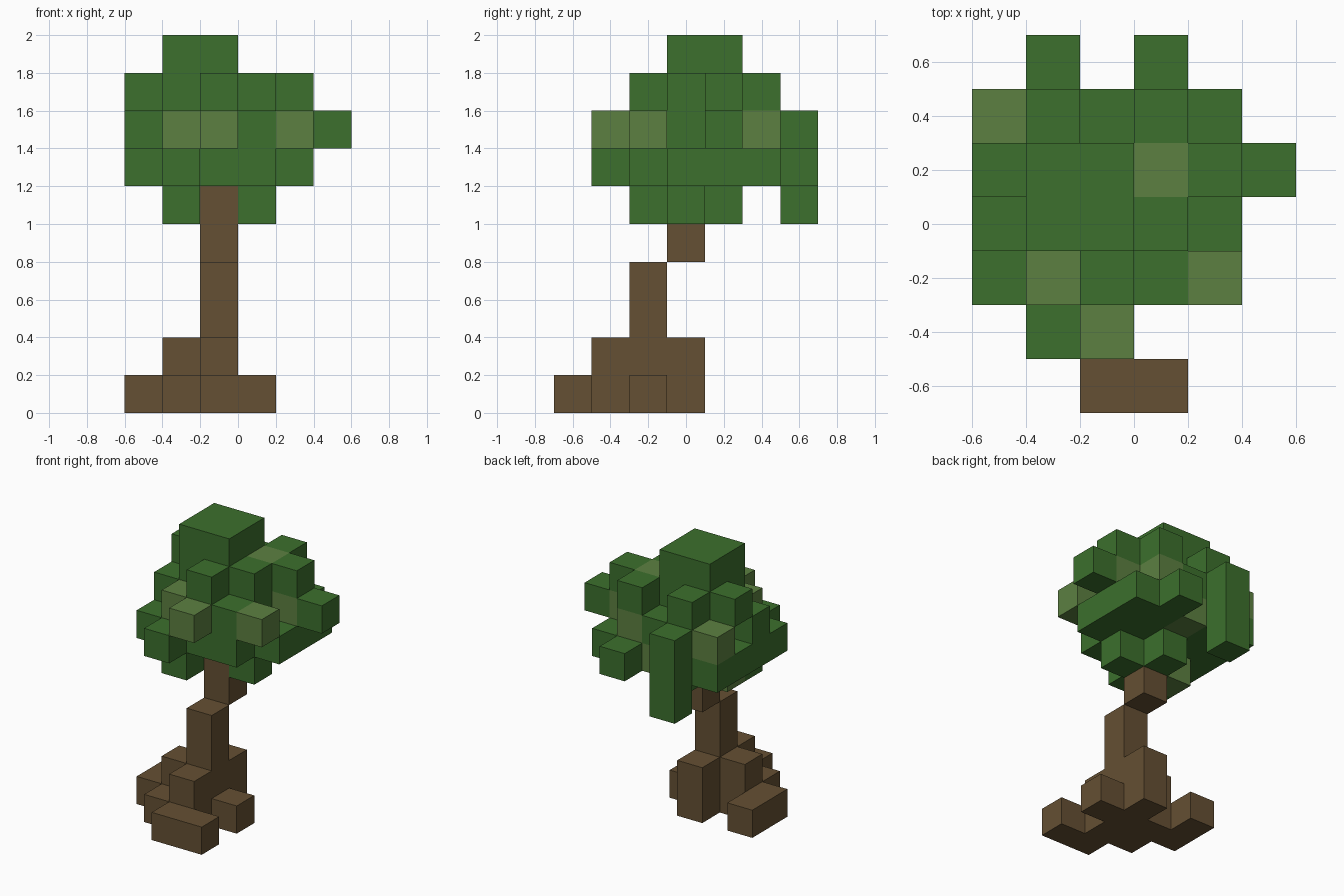
import bpy
import bmesh
import math
from mathutils import Vector

CELL = 0.2
ORIGIN = Vector((-0.6, -0.7, 0.0))
DIRECTIONS = [Vector(d) for d in
              ((1, 0, 0), (-1, 0, 0), (0, 1, 0), (0, -1, 0), (0, 0, 1), (0, 0, -1))]

start_cube = bpy.data.objects.get("Cube")
if start_cube:
    bpy.data.objects.remove(start_cube, do_unlink=True)


def make_material(name, color):
    mat = bpy.data.materials.new(name)
    mat.use_nodes = True
    mat.diffuse_color = (*color, 1)
    shader = next(n for n in mat.node_tree.nodes if n.type == "BSDF_PRINCIPLED")
    shader.inputs["Base Color"].default_value = (*color, 1)
    shader.inputs["Roughness"].default_value = 0.9
    return mat


def block(x, y, z, width=1, depth=1, height=1):
    """Grid cells of a box, given its lowest corner and its size in cells."""
    return {(x + a, y + b, z + c)
            for a in range(width) for b in range(depth) for c in range(height)}


def build_part(name, cells, solid, material):
    """Skin a set of grid cells, leaving out faces buried in the tree."""
    bm = bmesh.new()
    for cell in sorted(cells):
        base = Vector(cell)
        middle = base + Vector((0.5, 0.5, 0.5))
        for d in DIRECTIONS:
            if tuple(int(v) for v in base + d) in solid:
                continue
            side = Vector((d.y, d.z, d.x)) / 2
            up = d.cross(side)
            face_mid = middle + d / 2
            corners = (-side - up, side - up, side + up, up - side)
            bm.faces.new([bm.verts.new(ORIGIN + (face_mid + c) * CELL) for c in corners])
    bmesh.ops.remove_doubles(bm, verts=bm.verts[:], dist=CELL / 100)
    bmesh.ops.dissolve_limit(bm, angle_limit=math.radians(1),
                             verts=bm.verts[:], edges=bm.edges[:])
    mesh = bpy.data.meshes.new(name)
    bm.to_mesh(mesh)
    bm.free()
    mesh.materials.append(material)
    bpy.context.collection.objects.link(bpy.data.objects.new(name, mesh))


bark = make_material("brown bark", (0.130, 0.080, 0.033))
leaf = make_material("dark green leaf", (0.045, 0.162, 0.026))
pale_leaf = make_material("pale green leaf", (0.107, 0.216, 0.053))

# Crooked trunk: lower stem and offset upper stem
trunk = block(2, 2, 0, height=4) | block(2, 3, 4, height=2)

# Roots spreading around the foot
roots = (block(2, 1, 0, height=2) | block(2, 3, 0, height=2) | block(1, 2, 0, height=2)
         | block(2, 0, 0, width=2) | block(3, 2, 0) | block(1, 1, 0)
         | block(0, 2, 0, depth=2))

# Pale leaf cubes scattered through the crown
pale = set()
for spot in ((2, 1, 7), (1, 2, 7), (4, 2, 7), (4, 4, 7), (3, 5, 7),
             (0, 5, 7), (3, 4, 8), (2, 5, 6), (1, 3, 5)):
    pale |= block(*spot)

# Main crown: wide lower layer, core and raised top
crown = (block(0, 2, 6, width=4, depth=4) | block(4, 3, 6, depth=3)
         | block(1, 2, 7, width=3, depth=4)
         | block(1, 3, 8, width=2, depth=2, height=2))

# Leaf cubes sticking out of the crown
tufts = block(1, 6, 5, height=3)
for spot in ((1, 2, 5), (3, 3, 5), (2, 4, 5), (1, 1, 6), (3, 6, 6), (0, 3, 7),
             (5, 4, 7), (2, 2, 8), (3, 3, 8), (4, 4, 8), (3, 5, 8), (1, 5, 8), (0, 4, 8)):
    tufts |= block(*spot)

solid = trunk | roots | pale | crown | tufts
build_part("trunk", trunk, solid, bark)
build_part("roots", roots, solid, bark)
build_part("crown", (crown | tufts) - pale, solid, leaf)
build_part("pale_leaves", pale, solid, pale_leaf)
